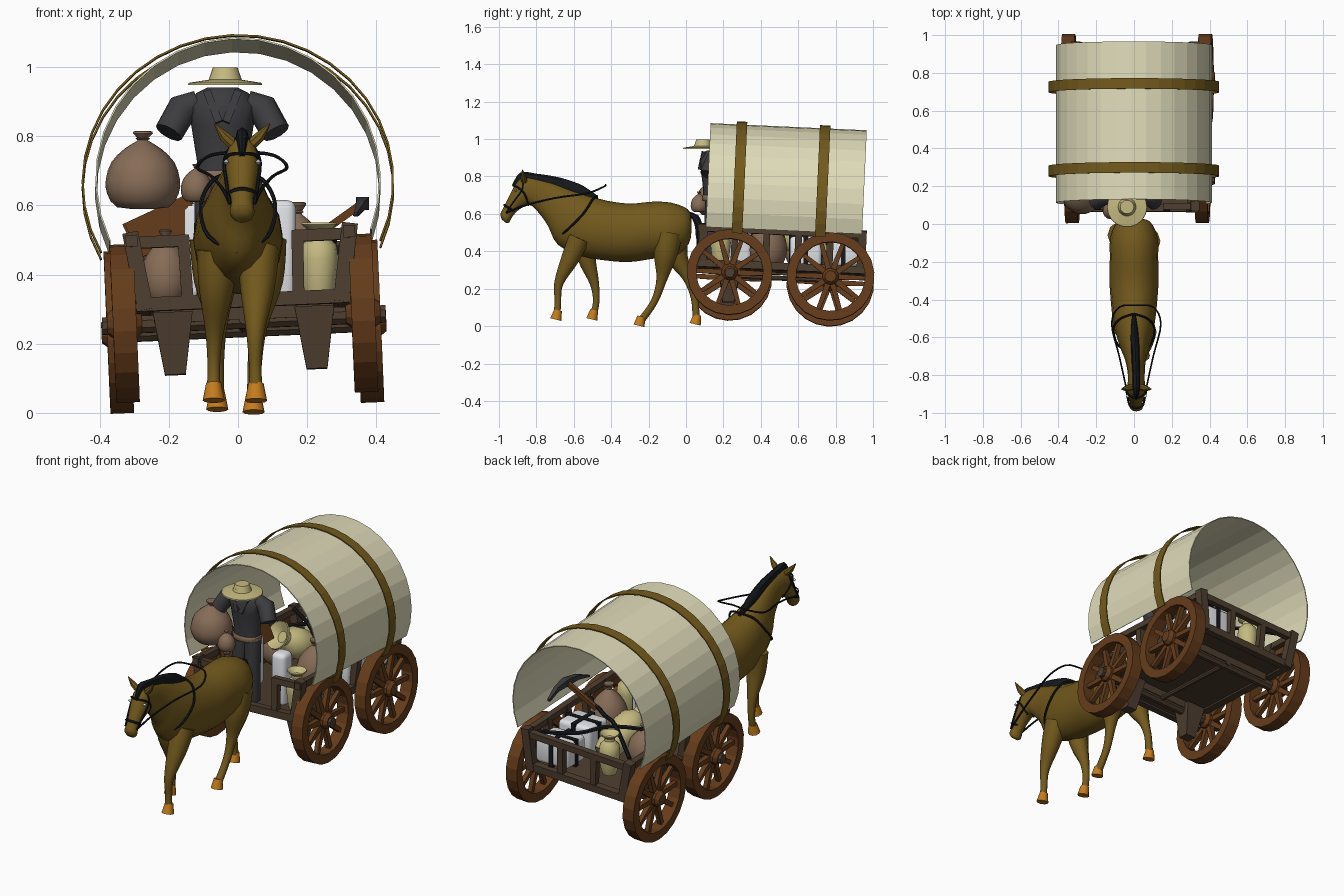
import bpy, bmesh, math
from mathutils import Vector as V, Matrix

if "Cube" in bpy.data.objects:
    bpy.data.objects.remove(bpy.data.objects["Cube"])

def mat(name, *c):
    m = bpy.data.materials.new(name)
    m.diffuse_color = (*c, 1)
    m.use_nodes = True
    m.node_tree.nodes["Principled BSDF"].inputs["Base Color"].default_value = m.diffuse_color
    return m

HORSE = mat("olive brown", .17, .10, .012)
WHEEL = mat("red brown wood", .13, .045, .011)
FRAME = mat("dark wood", .075, .047, .028)
HOOF = mat("orange", .55, .20, .012)
BLACK = mat("black", .008, .009, .011)
CLOTH = mat("cream canvas", .74, .71, .49)
WHITE = mat("white", .78, .79, .82)
COAT = mat("charcoal", .045, .045, .05)
CLAY = mat("pale yellow", .56, .49, .22)
SACK = mat("tan sack", .24, .15, .095)
made = []

def finish(name, bm, m, smooth=True):
    bmesh.ops.remove_doubles(bm, verts=bm.verts, dist=1e-5)
    bmesh.ops.recalc_face_normals(bm, faces=bm.faces)
    me = bpy.data.meshes.new(name)
    bm.to_mesh(me)
    bm.free()
    me.materials.append(m)
    if smooth:
        me.shade_smooth()
        me.set_sharp_from_angle(angle=math.radians(40))
    o = bpy.data.objects.new(name, me)
    bpy.context.collection.objects.link(o)
    made.append(o)
    return o

def skin(name, rings, m, smooth=True, cap=True, loop=False):
    """Bridge a list of closed rings of points."""
    bm = bmesh.new()
    vs = [[bm.verts.new(p) for p in r] for r in rings]
    n = len(vs[0])
    for a, b in zip(vs, vs[1:] + ([vs[0]] if loop else [])):
        for i in range(n):
            bm.faces.new((a[i], a[(i + 1) % n], b[(i + 1) % n], b[i]))
    if cap and not loop:
        bm.faces.new(vs[0])
        bm.faces.new(vs[-1])
    return finish(name, bm, m, smooth)

def spline(rows, k=4):
    """Catmull-Rom resample of number rows."""
    rows = [V(r) for r in rows]
    out = []
    for i in range(len(rows) - 1):
        p0, p1, p2, p3 = rows[max(i - 1, 0)], rows[i], rows[i + 1], rows[min(i + 2, len(rows) - 1)]
        for j in range(k):
            t = j / k
            out.append(.5 * (2 * p1 + (p2 - p0) * t + (2 * p0 - 5 * p1 + 4 * p2 - p3) * t * t
                             + (3 * p1 - p0 - 3 * p2 + p3) * t ** 3))
    return out + [rows[-1]]

def tube(name, pts, radii, m, n=10, smooth=True):
    pts = [V(p) for p in pts]
    if not isinstance(radii, (list, tuple)):
        radii = [radii] * len(pts)
    ts = [(pts[min(i + 1, len(pts) - 1)] - pts[max(i - 1, 0)]).normalized() for i in range(len(pts))]
    refs = [V(r).normalized() for r in ((1, 0, 0), (0, 1, 0), (0, 0, 1), (0, 1, 1), (0, 1, -1))]
    ref = min(refs, key=lambda r: max(abs(t.dot(r)) for t in ts))
    rings = []
    for p, t, r in zip(pts, ts, radii):
        a = t.cross(ref).normalized()
        b = t.cross(a)
        rings.append([p + r * (a * math.cos(q) + b * math.sin(q))
                      for q in [math.tau * (i + .5) / n for i in range(n)]])
    return skin(name, rings, m, smooth)

def bar(name, a, b, w, m, w2=None):
    return tube(name, [a, b], [w * .707, (w2 or w) * .707], m, 4, False)

def cord(name, pts, m=BLACK, r=.005):
    return tube(name, spline(pts), r, m, 6)

def lathe(name, prof, pos, m, n=20, rot=(0, 0, 0), sy=1, smooth=True, loop=False):
    """Turn a (radius, height) profile round z, then tilt and place it."""
    R = Matrix.Rotation(rot[2], 4, 'Z') @ Matrix.Rotation(rot[1], 4, 'Y') @ Matrix.Rotation(rot[0], 4, 'X')
    rings = [[V(pos) + R @ V((r * math.cos(q), sy * r * math.sin(q), z))
              for q in [math.tau * i / n for i in range(n)]] for r, z in prof]
    return skin(name, rings, m, smooth, prof[0][0] > 0, loop)

def block(name, pos, size, m, rot=0, bevel=0.0):
    bm = bmesh.new()
    bmesh.ops.create_cube(bm, size=1)
    bmesh.ops.scale(bm, vec=size, verts=bm.verts)
    if bevel:
        bmesh.ops.bevel(bm, geom=bm.edges[:], offset=bevel, segments=3, affect='EDGES', profile=.5)
    bm.transform(Matrix.Translation(pos) @ Matrix.Rotation(rot, 4, 'Y'))
    return finish(name, bm, m, bool(bevel))

def arch(name, y0, y1, rx, rz, a0, n, thick, m):
    """Arched sheet spanning y0..y1."""
    def pt(a, y, k):
        return ((rx - k) * math.cos(a), y, .655 + (rz - k) * math.sin(a))
    rings = []
    for i in range(n + 1):
        a = math.radians(-a0 + (180 + 2 * a0) * i / n)
        rings.append([pt(a, y0, 0), pt(a, y1, 0), pt(a, y1, thick), pt(a, y0, thick)])
    return skin(name, rings, m, False)

# ---- wagon, built level, then tipped slightly ----
for tag, wy, wx, wr in (("front", .25, .345, .229), ("rear", .79, .362, .235)):
    for s in (-1, 1):
        c = V((s * wx, wy, .26))
        ri = wr - .05
        lathe(tag + "_wheel_rim", [(ri, -.034), (wr, -.034), (wr, .034), (ri, .034)], c, WHEEL, 22,
              (0, math.pi / 2, 0), smooth=False, loop=True)
        lathe(tag + "_wheel_hub", [(.03, -.05), (.045, -.03), (.045, .03), (.03, .05)], c, WHEEL, 10,
              (0, math.pi / 2, 0), smooth=False)
        for i in range(10):
            q = math.tau * i / 10
            d = V((0, math.cos(q), math.sin(q)))
            bar(tag + "_wheel_spoke", c + d * .035, c + d * (ri + .01), .03, WHEEL, .022)
    tube(tag + "_axle", [(-.41, wy, .255), (.41, wy, .255)], .027, FRAME, 8, False)
    block(tag + "_bolster", (0, wy, .275), (.52, .06, .04), FRAME)
for s in (-1, 1):
    bar("tapered_support", (s * .205, .25, .285), (s * .205, .25, .105), .115, FRAME, .06)
tube("reach_pole", [(0, .22, .255), (0, .82, .255)], .014, FRAME, 8)
block("bed_floor", (0, .525, .305), (.58, .86, .02), FRAME)
for s in (-1, 1):
    bar("sill_side", (s * .29, .09, .305), (s * .29, .96, .305), .04, FRAME)
    bar("side_rail", (s * .315, .07, .49), (s * .315, .97, .49), .034, FRAME)
    for i in range(6):
        y = .1 + i * .17
        bar("side_post", (s * .285, y, .30), (s * .315, y, .505), .036, FRAME)
    bar("front_rail", (s * .325, .1, .485), (s * .15, .1, .485), .034, FRAME)
    bar("front_inner_post", (s * .16, .1, .30), (s * .165, .1, .50), .034, FRAME)
    bar("rear_post", (s * .1, .95, .30), (s * .105, .95, .49), .034, FRAME)
    for y in (.1, .95):
        bar("corner_post", (s * .283, y, .29), (s * .318, y, .515), .046, FRAME)
bar("rear_rail", (-.33, .95, .485), (.33, .95, .485), .034, FRAME)
for y in (.1, .95):
    bar("sill_end", (-.31, y, .305), (.31, y, .305), .04, FRAME)
arch("canvas_cover", .112, .948, .413, .412, 23, 20, .005, CLOTH)
for y in (.28, .725):
    arch("cover_hoop", y - .028, y + .028, .452, .428, 26, 24, .006, HORSE)
pivot = V((0, .53, .65))
tip = (Matrix.Translation(pivot) @ Matrix.Rotation(math.radians(-2.6), 4, 'X')
       @ Matrix.Rotation(math.radians(-2.5), 4, 'Y') @ Matrix.Translation(-pivot))
for o in made:
    o.data.transform(tip)

# ---- cargo ----
def sack(name, x, y, z, r, h):
    prof = [(0, 0), (.7, .02), (.97, .2), (1, .38), (.85, .6), (.5, .77), (.2, .86), (.13, .9), (.27, .97), (.2, 1), (0, .99)]
    lathe(name, spline([(a * r, b * h) for a, b in prof], 2), (x, y, z), SACK, 18)
    lathe(name + "_tie", [(.13 * r, .88 * h), (.2 * r, .9 * h), (.13 * r, .92 * h)], (x, y, z), SACK, 12)

sack("big_sack", -.275, .16, .59, .107, .225)
sack("pouch", -.12, .07, .61, .045, .11)
sack("lower_sack", -.21, .2, .32, .07, .21)
sack("middle_sack", .17, .44, .32, .1, .29)
sack("left_sack", -.18, .62, .32, .09, .22)

def jar(name, pos, k, rot=(0, 0, 0)):
    prof = [(0, 0), (.035, 0), (.045, .03), (.055, .12), (.05, .16), (.027, .185), (.027, .2),
            (.052, .22), (.05, .225), (.02, .2), (0, .2)]
    lathe(name, [(r * k, z * k) for r, z in prof], pos, CLAY, 16, rot)

jar("front_jar", (.235, .185, .325), 1)
jar("large_jar", (.0, .74, .37), 1.5, (1.0, 0, -.3))
jar("rear_jar", (-.1, .82, .32), 1)

def bundle(x, y, z, size):
    block("white_bundle", (x, y, z), size, WHITE, 0, .022)
    block("bundle_strap", (x, y, z), (.025, size[1] + .008, size[2] + .008), BLACK)
    block("bundle_strap", (x, y, z), (size[0] + .008, .025, size[2] + .008), BLACK)

block("white_canister", (.125, .21, .47), (.085, .09, .29), WHITE, 0, .025)
block("white_roll", (-.12, .3, .47), (.09, .1, .28), WHITE, 0, .025)
bundle(.19, .64, .40, (.2, .17, .16))
bundle(.19, .84, .39, (.2, .17, .14))
cord("cargo_strap", [(-.28, .9, .48), (-.05, .7, .53), (.1, .58, .5), (.28, .45, .5)], BLACK, .011)
cord("cargo_strap", [(-.28, .55, .49), (-.05, .72, .53), (.1, .82, .49), (.28, .92, .49)], BLACK, .011)

# tilted open crate: a floor and four walls
T = Matrix.Translation((-.215, .36, .54)) @ Matrix.Rotation(math.radians(-25), 4, 'Y')
for p, sz in (((0, 0, -.05), (.2, .2, .012)), ((-.1, 0, 0), (.012, .2, .11)), ((.1, 0, 0), (.012, .2, .11)),
              ((0, -.1, 0), (.2, .012, .11)), ((0, .1, 0), (.2, .012, .11))):
    block("crate_board", p, sz, WHEEL).data.transform(T)

# pickaxe
bar("pick_handle", (.12, .5, .435), (.365, .55, .61), .022, WHEEL)
tube("pick_head", [(.34, .37, .575), (.355, .46, .6), (.36, .55, .605), (.355, .64, .6), (.34, .73, .575)],
     [.006, .018, .026, .018, .01], COAT, 4, False)

# ---- driver: clothes and hat only ----
dx, dy = -.045, .145
lathe("coat", [(.076, .67), (.074, .73), (.09, .83), (.103, .885), (.075, .925), (.045, .94), (.04, .92)],
      (dx, dy, 0), COAT, 16, sy=.72)
lathe("belt", [(.076, .67), (.081, .675), (.081, .695), (.076, .70)], (dx, dy, 0), SACK, 16, sy=.74)
for s in (-1, 1):
    tube("sleeve", [(dx + s * .07, dy, .895), (dx + s * .115, dy, .88), (dx + s * .155, dy - .03, .81)],
         [.038, .046, .042], COAT, 10)
    tube("trouser_leg", [(dx + s * .035, dy, .68), (dx + s * .042, dy - .01, .52), (dx + s * .042, dy, .335)],
         [.044, .04, .033], COAT, 10)
    bar("lapel", (dx + s * .045, dy - .05, .93), (dx + s * .01, dy - .07, .84), .022, COAT)
lathe("hat", [(0, .05), (.036, .05), (.048, .015), (.105, .006), (.107, 0), (.05, 0), (.043, .03), (0, .03)],
      (-.037, .09, .948), CLAY, 18)

# ---- horse: rings from top point (y, z), bottom point (y, z), half width ----
def ringed(name, rows, m, n=16, dx=0, k=3):
    rings = []
    for yt, zt, yb, zb, w in spline(rows, k):
        c, h = V((0, (yt + yb) / 2, (zt + zb) / 2)), V((0, (yt - yb) / 2, (zt - zb) / 2))
        x0 = dx * min(1, max(0, (-.5 - yt) / .3))
        rings.append([c + h * math.sin(q) + V((x0 + w * math.cos(q), 0, 0))
                      for q in [math.tau * i / n for i in range(n)]])
    return skin(name, rings, m)

ringed("horse_body", [(.03, .57, .03, .52, .025), (.01, .625, .015, .44, .085), (-.08, .66, -.06, .375, .125),
                      (-.18, .665, -.18, .36, .128), (-.3, .655, -.3, .343, .13), (-.42, .67, -.42, .35, .122),
                      (-.51, .695, -.56, .375, .108), (-.61, .73, -.685, .435, .08), (-.70, .765, -.735, .53, .056),
                      (-.78, .79, -.775, .59, .046), (-.85, .80, -.82, .64, .045), (-.895, .785, -.85, .645, .05),
                      (-.94, .705, -.89, .625, .042), (-.972, .64, -.925, .59, .032), (-.992, .60, -.945, .555, .035),
                      (-.985, .57, -.96, .55, .018)], HORSE, dx=.012)
ringed("mane", [(-.93, .755, -.915, .735, .008), (-.885, .822, -.865, .77, .018), (-.80, .815, -.80, .75, .02),
                (-.70, .80, -.70, .73, .022), (-.62, .778, -.62, .69, .022), (-.55, .75, -.55, .66, .018),
                (-.47, .695, -.47, .66, .008)], BLACK, 8, .012)
tube("tail", spline([(0, .01, .60), (0, .05, .58), (0, .07, .52), (0, .065, .42)]),
     [.016] * 4 + [.022] * 6 + [.015, .012, .006], BLACK, 8)

def leg(name, pts, radii):
    rows = spline([(*p, r) for p, r in zip(pts, radii)])
    tube(name, [r[:3] for r in rows], [r[3] for r in rows], HORSE, 10)
    x, y, z = pts[-1]
    tube("hoof", [(x, y + .006, z + .028), (x, y - .006, z - .022)], [.022, .032], HOOF, 10)

leg("front_leg_right", [(.06, -.57, .47), (.056, -.62, .36), (.05, -.68, .23), (.05, -.685, .13), (.052, -.69, .057)],
    [.06, .05, .026, .018, .021])
leg("front_leg_left", [(-.06, -.54, .47), (-.063, -.53, .36), (-.068, -.49, .23), (-.07, -.48, .13), (-.07, -.497, .058)],
    [.06, .05, .026, .018, .021])
leg("rear_leg_right", [(.065, -.09, .50), (.065, -.11, .38), (.055, -.13, .25), (.048, -.17, .13), (.045, -.245, .024)],
    [.075, .065, .03, .02, .021])
leg("rear_leg_left", [(-.065, -.06, .50), (-.065, -.05, .38), (-.06, .01, .26), (-.06, .045, .15), (-.06, .055, .032)],
    [.075, .062, .03, .02, .021])
hx = .012
for s in (-1, 1):
    tube("ear", [(hx + s * .025, -.865, .775), (hx + s * .052, -.87, .80), (hx + s * .08, -.875, .836)],
         [.018, .016, .002], HORSE, 8)
    lathe("eye", [(0, -.009), (.009, 0), (0, .009)], (hx + s * .046, -.91, .725), WHITE, 8)
    # bridle and reins on each side
    cord("bridle_cheek", [(hx + s * .012, -.875, .80), (hx + s * .05, -.875, .735), (hx + s * .045, -.925, .66),
                          (hx + s * .036, -.962, .605)])
    cord("bridle_brow", [(hx, -.925, .75), (hx + s * .04, -.905, .745), (hx + s * .052, -.865, .71),
                         (hx + s * .02, -.84, .645)])
    cord("rein", [(hx + s * .036, -.962, .605), (hx + s * .055, -.86, .645), (hx + s * .09, -.7, .685),
                  (hx + s * .13, -.53, .71), (hx + s * .09, -.44, .745), (hx, -.43, .755)])
    cord("collar", [(0, -.475, .695), (s * .07, -.5, .675), (s * .108, -.55, .60), (s * .085, -.64, .51),
                    (0, -.70, .465)], BLACK, .006)
lathe("noseband", [(.04, -.006), (.046, 0), (.04, .006)], (hx, -.945, .63), BLACK, 14, (-.55, 0, 0), sy=.85, loop=True)
